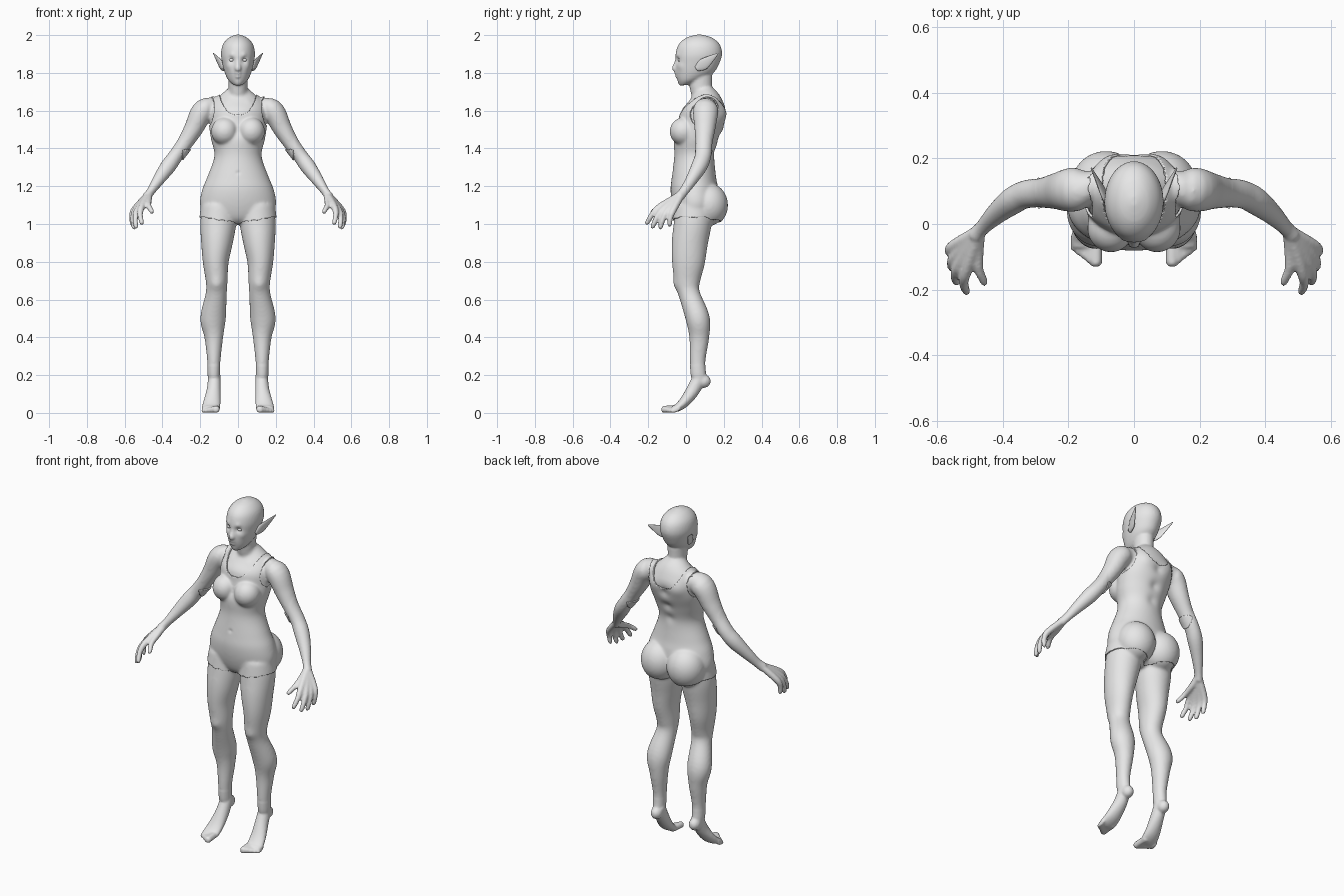
import bpy
import bmesh
import math
from mathutils import Matrix, Vector

cube = bpy.data.objects.get("Cube")
if cube:
    bpy.data.objects.remove(cube, do_unlink=True)

grey = bpy.data.materials.new("plain_grey")
grey.use_nodes = True
grey.diffuse_color = (0.8, 0.8, 0.8, 1)
grey.node_tree.nodes["Principled BSDF"].inputs["Base Color"].default_value = (0.8, 0.8, 0.8, 1)


def make_object(name, bm):
    mesh = bpy.data.meshes.new(name)
    bm.to_mesh(mesh)
    mesh.materials.clear()
    mesh.materials.append(grey)
    mesh.polygons.foreach_set("use_smooth", [True] * len(mesh.polygons))
    obj = bpy.data.objects.new(name, mesh)
    bpy.context.collection.objects.link(obj)
    return obj


def spline(stations, steps=5):
    """Smooth curve through stations of position and radii."""
    out = []
    last = len(stations) - 1
    for i in range(last):
        a, b, c, d = (stations[min(max(k, 0), last)] for k in range(i - 1, i + 3))
        for s in range(steps):
            t = s / steps
            out.append([q + t * (r - p + t * (2*p - 5*q + 4*r - w + t * (3*(q - r) + w - p))) / 2
                        for p, q, r, w in zip(a, b, c, d)])
    return out + [list(stations[-1])]


def loft(bm, stations, flat=False, side=1, sides=28):
    """Closed tube; each station is x, y, z, radius across, radius deep."""
    pts = spline(stations)
    centres = [Vector((side * p[0], p[1], p[2])) for p in pts]
    rings = []
    for i, p in enumerate(pts):
        t = Vector((0, 0, 1))
        if not flat:
            t = (centres[min(i + 1, len(pts) - 1)] - centres[max(i - 1, 0)]).normalized()
        u = (Vector((1, 0, 0)) - t * t.x).normalized()
        v = t.cross(u)
        rings.append([bm.verts.new(centres[i] + u * p[3] * math.cos(a) + v * p[4] * math.sin(a))
                      for a in (math.tau * k / sides for k in range(sides))])
    for lower, upper in zip(rings, rings[1:]):
        for k in range(sides):
            n = (k + 1) % sides
            bm.faces.new((lower[k], lower[n], upper[n], upper[k]))
    bm.faces.new(rings[0][::-1])
    bm.faces.new(rings[-1])


def ball(bm, centre, size, side=1):
    place = Matrix.Translation((side * centre[0], centre[1], centre[2]))
    bmesh.ops.create_uvsphere(bm, u_segments=28, v_segments=18, radius=1,
                              matrix=place @ Matrix.Diagonal((*size, 1)))


def relax(bm, verts, times):
    for _ in range(times):
        bmesh.ops.smooth_vert(bm, verts=verts, factor=.5, use_axis_x=True, use_axis_y=True, use_axis_z=True)


# Rough volumes of the figure
bm = bmesh.new()
torso = [(1.0, .04, .1, .04), (1.03, .04, .16, .08), (1.1, .05, .195, .115),
         (1.18, .045, .183, .12), (1.25, .042, .155, .11), (1.36, .045, .118, .1),
         (1.45, .056, .136, .113), (1.53, .083, .148, .117), (1.6, .093, .148, .117),
         (1.65, .105, .127, .09), (1.69, .108, .085, .065), (1.72, .1, .05, .045)]
head = [(1.735, -.012, .022, .018), (1.76, .016, .05, .06), (1.8, .045, .07, .1),
        (1.85, .06, .083, .116), (1.9, .068, .09, .123), (1.95, .07, .08, .109),
        (1.985, .07, .05, .07), (2.002, .07, .012, .016)]
for stack in (torso, head):
    loft(bm, [(0, y, z, rx, ry) for z, y, rx, ry in stack], flat=True, sides=40)
loft(bm, [(0, .115, 1.62, .065, .06), (0, .082, 1.7, .05, .059), (0, .078, 1.79, .052, .062)], flat=True)
nose = [(0, -.044, 1.878, .009, .01), (0, -.053, 1.847, .011, .012),
        (0, -.06, 1.823, .017, .014), (0, -.05, 1.808, .012, .008)]
loft(bm, nose)

leg = [(.1, .045, 1.09, .09, .1), (.105, .035, 1, .095, .1), (.112, .02, .9, .084, .096),
       (.118, .013, .8, .069, .088), (.113, .007, .7, .058, .07), (.115, .017, .63, .056, .057),
       (.132, .062, .5, .068, .064), (.128, .07, .4, .05, .053), (.128, .062, .28, .036, .042),
       (.128, .066, .2, .033, .041), (.125, .078, .155, .029, .036)]
foot = [(.125, .078, .2, .033, .036), (.128, .04, .125, .037, .036), (.137, -.005, .062, .045, .029),
        (.143, -.045, .028, .049, .021), (.143, -.07, .022, .045, .016)]
arm = [(.1, .115, 1.61, .045, .05), (.18, .105, 1.603, .06, .068), (.235, .1, 1.505, .051, .056),
       (.28, .095, 1.43, .042, .046), (.33, .09, 1.36, .039, .043), (.37, .07, 1.305, .041, .042),
       (.42, .03, 1.235, .032, .032), (.46, -.01, 1.175, .022, .025), (.482, -.035, 1.145, .024, .027)]
# Knuckle and tip of thumb, index, middle, ring and little finger
fingers = [((.474, -.075, 1.125), (.455, -.187, 1.06)), ((.51, -.14, 1.09), (.51, -.213, .998)),
           ((.53, -.12, 1.078), (.542, -.183, .977)), ((.541, -.095, 1.073), (.553, -.14, .973)),
           ((.547, -.065, 1.078), (.56, -.09, .988))]
wrist = Vector((.47, -.02, 1.16))
for side in (-1, 1):
    for limb in (leg, foot, arm):
        loft(bm, limb, side=side)
    ball(bm, (.085, .118, 1.1), (.1, .098, .11), side)      # seat
    ball(bm, (.07, -.012, 1.49), (.066, .068, .068), side)  # bust
    ball(bm, (.125, .093, .168), (.032, .038, .036), side)  # heel
    for knuckle, tip in fingers:
        k, e = Vector(knuckle), Vector(tip)
        path = [(wrist, .019), (k, .018), (k.lerp(e, .5) + Vector((.008, -.004, .004)), .0145),
                (k.lerp(e, .88), .0125), (e, .007)]
        loft(bm, [(*p, r, r) for p, r in path], side=side, sides=14)
    for i in range(5):  # toes
        x, r = .112 + .017 * i, .018 - .002 * i
        tip_y = -.13 + .012 * i
        loft(bm, [(x + .004, -.035, .025, r, r), (x + .003, tip_y + .03, r + .003, r, r),
                  (x + .004, tip_y + .008, r, r, r), (x + .004, tip_y, r, r / 2, r / 2)],
             side=side, sides=14)
bmesh.ops.recalc_face_normals(bm, faces=bm.faces)
rough = make_object("rough_volumes", bm)
bm.free()

# Fuse the volumes into one skin
fuse = rough.modifiers.new("fuse", 'REMESH')
fuse.mode = 'VOXEL'
fuse.voxel_size = .007
soften = rough.modifiers.new("soften", 'SMOOTH')
soften.factor = .5
soften.iterations = 2
graph = bpy.context.evaluated_depsgraph_get()
fused = bpy.data.meshes.new_from_object(rough.evaluated_get(graph))
bm = bmesh.new()
bm.from_mesh(fused)
bpy.data.objects.remove(rough, do_unlink=True)
bpy.data.meshes.remove(fused)

# Blend the joints of trunk, shoulders and knees
relax(bm, [v for v in bm.verts if (abs(v.co.x) < .3 and .9 < v.co.z < 1.72) or .25 < v.co.z < .9], 8)

# Soft sculpted dents and swellings: x, y, z, reach, amount
bumps = [(.034, -.047, 1.868, .016, -.011), (.034, -.05, 1.895, .014, .004), (.05, -.03, 1.835, .02, .004),
         (.007, -.055, 1.797, .008, .006), (.005, -.053, 1.779, .008, .006), (0, -.03, 1.748, .015, .005),
         (.113, -.06, .68, .03, .007), (0, -.06, 1.27, .01, -.006),
         (0, .15, 1.38, .03, -.008), (0, .17, 1.46, .03, -.011), (0, .2, 1.55, .03, -.011),
         (.08, .2, 1.58, .04, .008), (.06, .01, 1.66, .02, .004), (0, -.05, 1.49, .025, -.005)]
bm.normal_update()
for v in bm.verts:
    here = Vector((abs(v.co.x), v.co.y, v.co.z))
    push = 0
    for x, y, z, reach, amount in bumps:
        far = (here - Vector((x, y, z))).length_squared / reach ** 2
        if far < 9:
            push += amount * math.exp(-far)
    v.co += v.normal * push
make_object("body", bm)


# Tank top and shorts lifted from the skin
def clothed(p):
    x = abs(p.x)
    neckline = 1.585 + .08 * (x / .085) ** 3
    armhole = ((x - .215) / .088) ** 2 + ((p.z - 1.6) / .115) ** 2
    sleeve = x > .3 or (x > .165 and p.z > 1.4)
    return 1.0 + .15 * x < p.z < min(neckline, 1.71) and armhole > 1 and not sleeve


bmesh.ops.delete(bm, geom=[v for v in bm.verts if not clothed(v.co)], context='VERTS')
bmesh.ops.delete(bm, geom=[v for v in bm.verts if not v.link_faces], context='VERTS')
relax(bm, [v for v in bm.verts if v.is_boundary], 5)
suit = make_object("tank_top_and_shorts", bm)
bm.free()
cloth = suit.modifiers.new("cloth_thickness", 'SOLIDIFY')
cloth.thickness = .007
cloth.offset = 1

# Pointed ears and eyes
ear = [(.076, .055, 1.822, .008, .014), (.09, .088, 1.843, .009, .03),
       (.108, .125, 1.87, .006, .021), (.13, .17, 1.903, .002, .003)]
for side, word in ((1, "left"), (-1, "right")):
    bm = bmesh.new()
    loft(bm, ear, side=side, sides=20)
    bmesh.ops.recalc_face_normals(bm, faces=bm.faces)
    make_object(word + "_ear", bm)
    bm.free()
    bm = bmesh.new()
    ball(bm, (.033, -.029, 1.868), (.015, .0135, .011), side)
    make_object(word + "_eye", bm)
    bm.free()
